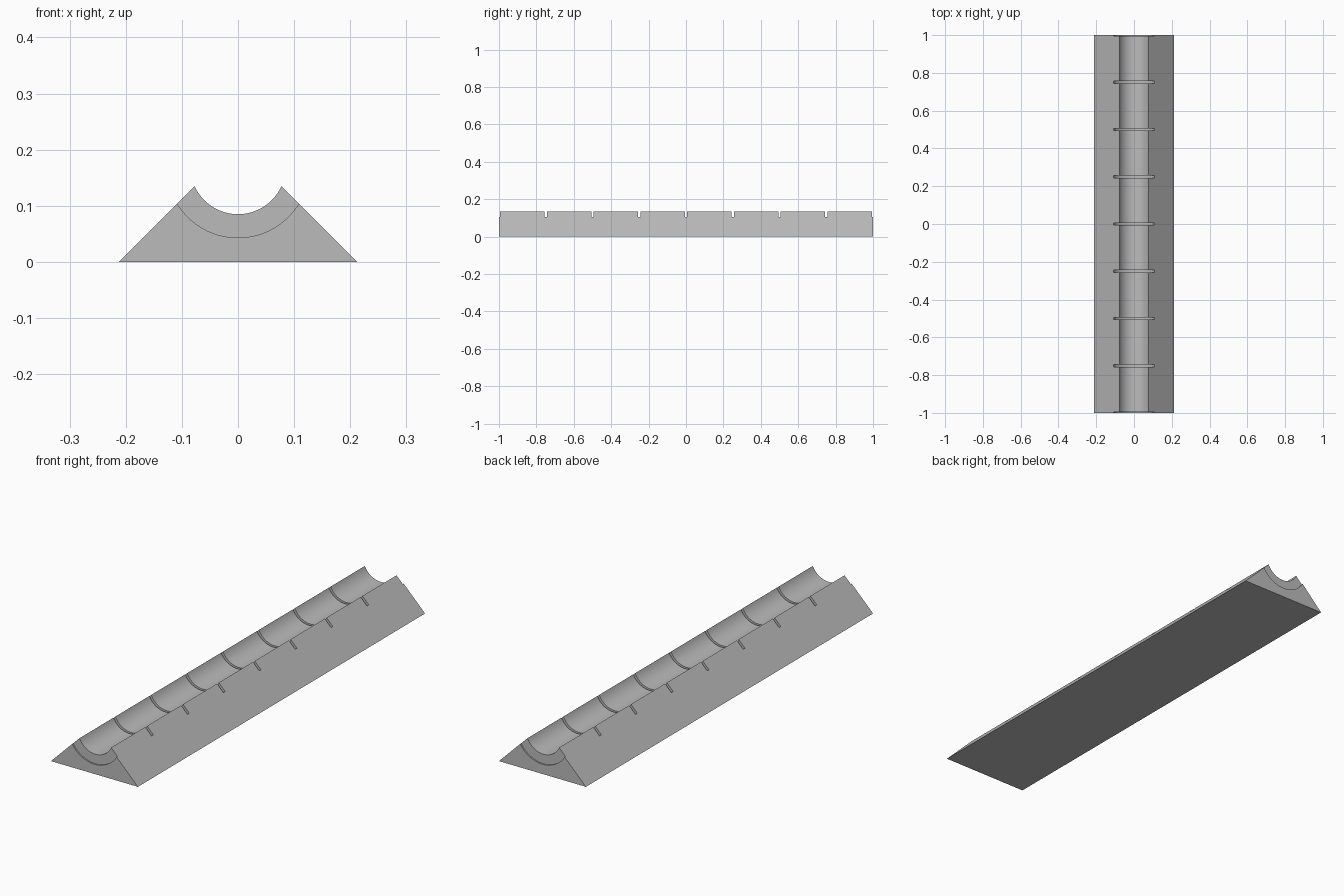
import bpy, bmesh, math

cube = bpy.data.objects.get("Cube")
if cube:
    bpy.data.objects.remove(cube)

HALF_BASE = 0.212      # 45 degree slopes rise from here
CENTRE_Z = 0.17        # axis of the round channel
CHANNEL_R, GROOVE_R = 0.085, 0.127
HALF_SLOT = 0.006
STEPS = 32

# Grey material
grey = bpy.data.materials.new("plain grey")
grey.use_nodes = True
colour = (0.5, 0.5, 0.5, 1)
grey.diffuse_color = colour
grey.node_tree.nodes["Principled BSDF"].inputs["Base Color"].default_value = colour


def arc(radius):
    """Arc points from the left slope to the right slope, below the axis."""
    rim = math.pi / 4 - math.acos((HALF_BASE - CENTRE_Z) / (math.sqrt(2) * radius))
    start, end = rim, -math.pi - rim
    angles = [start + (end - start) * i / STEPS for i in range(STEPS + 1)]
    return [(radius * math.cos(a), CENTRE_Z + radius * math.sin(a)) for a in angles]


def profile(radius):
    """Closed cross-section, with the groove rim kept on both slopes."""
    rim = arc(GROOVE_R)
    return [(HALF_BASE, 0), rim[0]] + arc(radius) + [rim[-1], (-HALF_BASE, 0)]


# Stations along the length: plain blocks alternate with narrow grooves
stations = []
for i in range(9):
    y = -1 + i * 0.25
    a, b = max(-1, y - HALF_SLOT), min(1, y + HALF_SLOT)
    if i > 0:
        stations.append((a, CHANNEL_R))
    stations += [(a, GROOVE_R), (b, GROOVE_R)]
    if i < 8:
        stations.append((b, CHANNEL_R))

# Loft the grooved trough through the stations
bm = bmesh.new()
rings = [[bm.verts.new((x, y, z)) for x, z in profile(r)] for y, r in stations]
for near, far in zip(rings, rings[1:]):
    for i in range(len(near)):
        j = (i + 1) % len(near)
        bm.faces.new((near[i], near[j], far[j], far[i]))
bm.faces.new(rings[0])
bm.faces.new(rings[-1])
bmesh.ops.remove_doubles(bm, verts=bm.verts, dist=1e-5)
bmesh.ops.recalc_face_normals(bm, faces=bm.faces)

mesh = bpy.data.meshes.new("grooved_trough")
bm.to_mesh(mesh)
bm.free()
mesh.materials.append(grey)
trough = bpy.data.objects.new("grooved_trough", mesh)
bpy.context.collection.objects.link(trough)
bpy.ops.object.select_all(action="DESELECT")
trough.select_set(True)
bpy.context.view_layer.objects.active = trough
bpy.ops.object.shade_smooth_by_angle(angle=math.radians(30))
